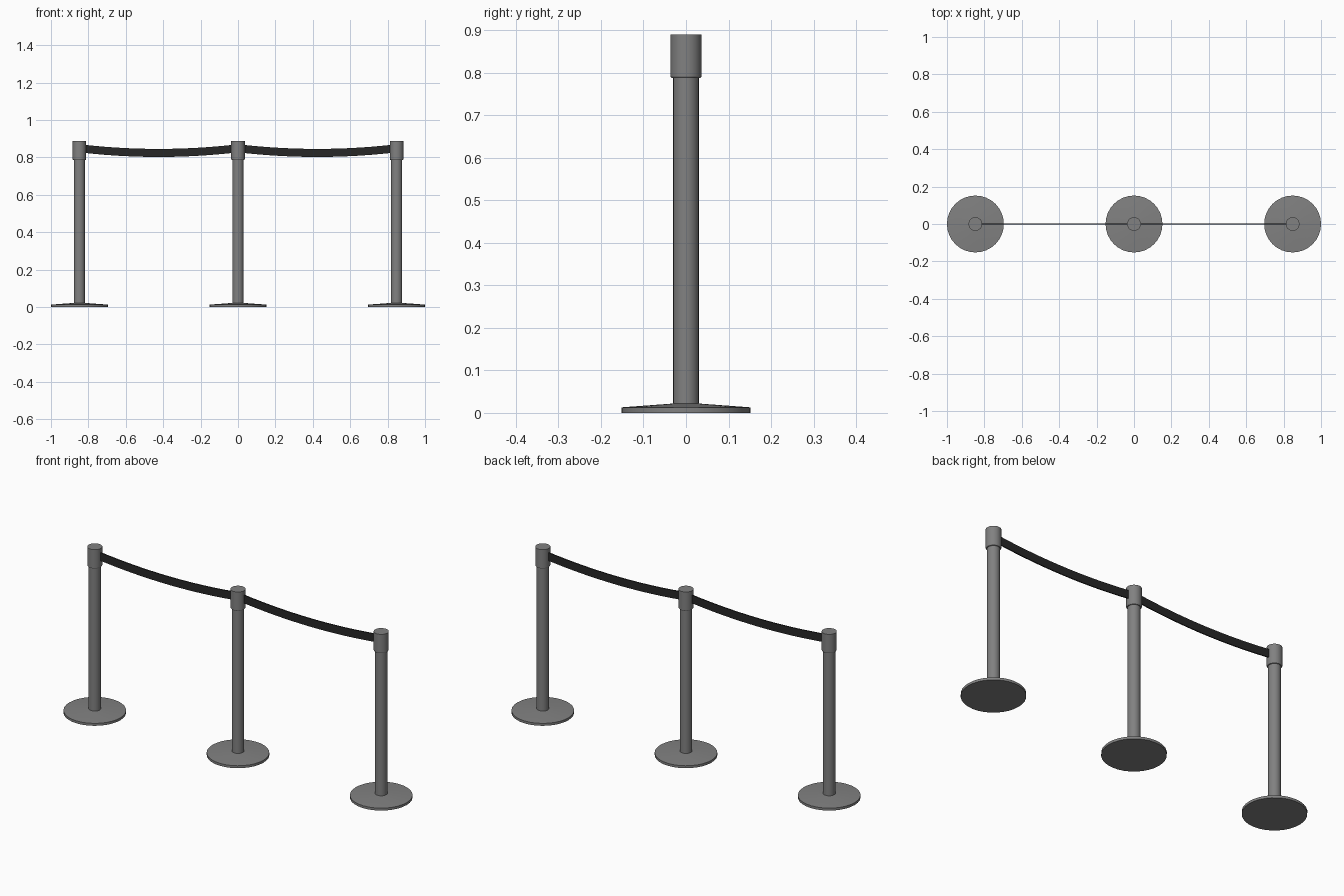
import bpy, bmesh, math

if "Cube" in bpy.data.objects:
    bpy.data.objects.remove(bpy.data.objects["Cube"])

SPACING = 0.848   # distance between posts
SEG = 32


def material(name, c):
    m = bpy.data.materials.new(name)
    m.diffuse_color = (c, c, c, 1)
    m.use_nodes = True
    m.node_tree.nodes["Principled BSDF"].inputs["Base Color"].default_value = m.diffuse_color
    return m


METAL = material("grey_metal", 0.22)
FABRIC = material("black_belt", 0.02)


def finish(name, bm, mat):
    bmesh.ops.recalc_face_normals(bm, faces=bm.faces[:])
    me = bpy.data.meshes.new(name)
    bm.to_mesh(me)
    bm.free()
    me.materials.append(mat)
    ob = bpy.data.objects.new(name, me)
    bpy.context.collection.objects.link(ob)
    bpy.ops.object.select_all(action='DESELECT')
    ob.select_set(True)
    bpy.context.view_layer.objects.active = ob
    bpy.ops.object.shade_smooth_by_angle(angle=math.radians(30))
    return ob


def lathe(name, profile, x, mat):
    """Stack rings of (radius, height) and close both ends."""
    bm = bmesh.new()
    rings = [[bm.verts.new((x + r * math.cos(2 * math.pi * i / SEG),
                            r * math.sin(2 * math.pi * i / SEG), z))
              for i in range(SEG)] for r, z in profile]
    for a, b in zip(rings, rings[1:]):
        for i in range(SEG):
            j = (i + 1) % SEG
            bm.faces.new((a[i], a[j], b[j], b[i]))
    bm.faces.new(rings[0])
    bm.faces.new(rings[-1])
    return finish(name, bm, mat)


def belt(name, x0, x1, mat, steps=16, height=0.043, thick=0.006):
    """Thin strap sagging in a parabola between two caps."""
    bm = bmesh.new()
    loops = []
    for i in range(steps + 1):
        t = i / steps
        z = 0.845 - 0.021 * 4 * t * (1 - t)
        x = x0 + (x1 - x0) * t
        loops.append([bm.verts.new((x, sy * thick / 2, z + sz * height / 2))
                      for sy, sz in ((-1, -1), (1, -1), (1, 1), (-1, 1))])
    for a, b in zip(loops, loops[1:]):
        for i in range(4):
            j = (i + 1) % 4
            bm.faces.new((a[i], a[j], b[j], b[i]))
    bm.faces.new(loops[0])
    bm.faces.new(loops[-1])
    return finish(name, bm, mat)


# Posts: weighted base, tube and head
for side, x in (("left", -SPACING), ("middle", 0), ("right", SPACING)):
    lathe(side + "_base", [(0.152, 0), (0.152, 0.013), (0.030, 0.022)], x, METAL)
    lathe(side + "_tube", [(0.030, 0.018), (0.030, 0.80)], x, METAL)
    lathe(side + "_head", [(0.034, 0.787), (0.0365, 0.791), (0.0365, 0.889)], x, METAL)

# Belts between the heads
belt("left_belt", -SPACING + 0.034, -0.034, FABRIC)
belt("right_belt", 0.034, SPACING - 0.034, FABRIC)
